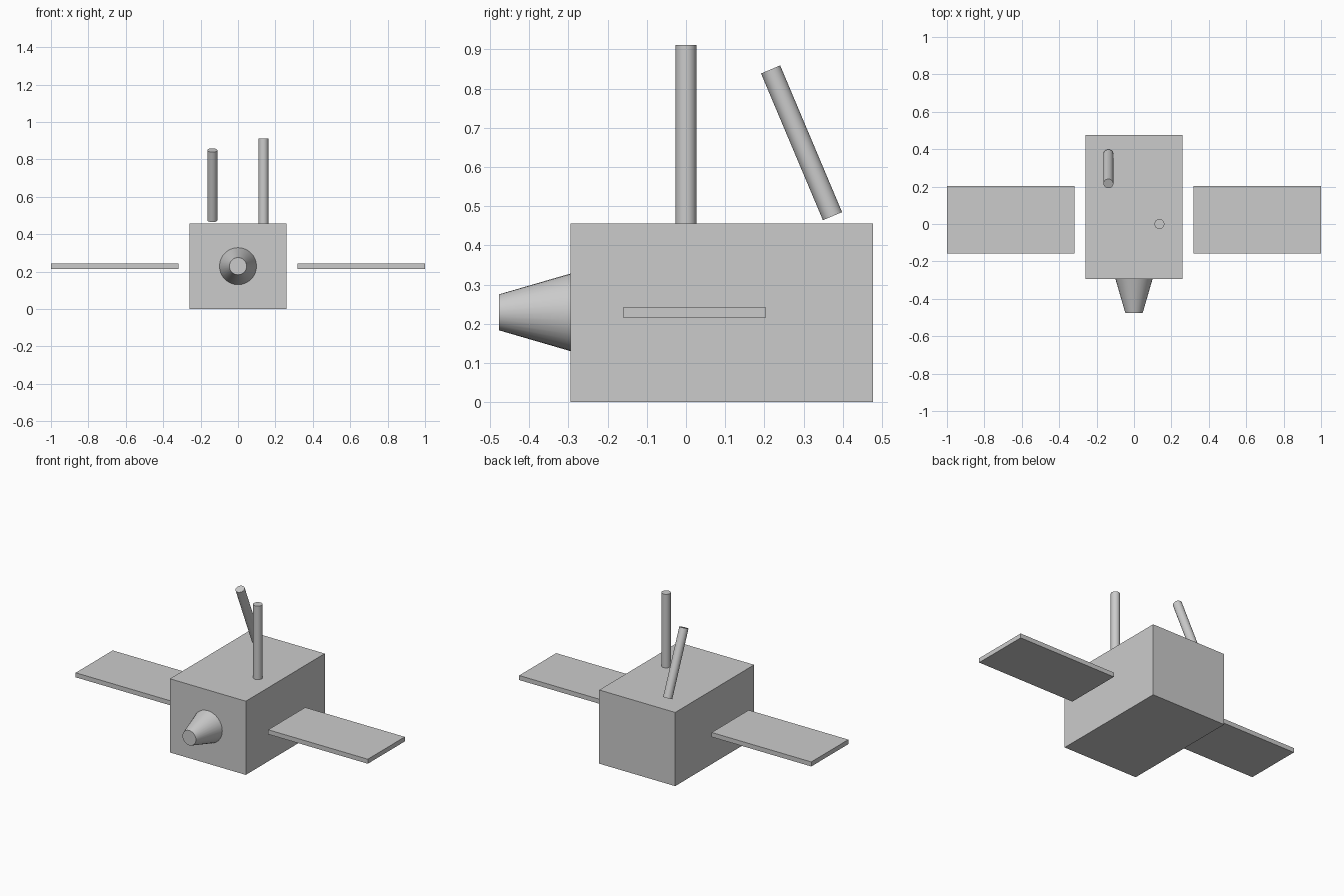
import bpy
import math
from mathutils import Vector

if "Cube" in bpy.data.objects:
    bpy.data.objects.remove(bpy.data.objects["Cube"])


def box(name, lo, hi):
    lo, hi = Vector(lo), Vector(hi)
    bpy.ops.mesh.primitive_cube_add(size=1, location=(lo + hi) / 2)
    ob = bpy.context.object
    ob.name = name
    ob.scale = hi - lo
    bpy.ops.object.transform_apply(location=False, rotation=False, scale=True)
    return ob


def rod(name, start, end, r_start, r_end):
    # Straight or tapered round bar between two points
    start, end = Vector(start), Vector(end)
    axis = end - start
    bpy.ops.mesh.primitive_cone_add(vertices=32, radius1=r_start, radius2=r_end,
                                    depth=axis.length, location=(start + end) / 2)
    ob = bpy.context.object
    ob.name = name
    ob.rotation_euler = axis.to_track_quat('Z', 'Y').to_euler()
    bpy.ops.object.shade_smooth_by_angle(angle=math.radians(30))
    return ob


# Main body
box("body", (-0.26, -0.295, 0), (0.26, 0.477, 0.456))

# Tapered nozzle on the front face
rod("front_nozzle", (0, -0.295, 0.229), (0, -0.477, 0.229), 0.099, 0.046)

# Detached side panels
for side, label in ((-1, "left"), (1, "right")):
    xs = sorted((side * 0.318, side * 1.0))
    box(label + "_panel", (xs[0], -0.159, 0.215), (xs[1], 0.203, 0.243))

# Upright mast and leaning mast on the roof
R = 0.0265
rod("upright_mast", (0.136, 0, 0.456), (0.136, 0, 0.911), R, R)
rod("leaning_mast", (-0.137, 0.374, 0.4745), (-0.137, 0.216, 0.849), R, R)
